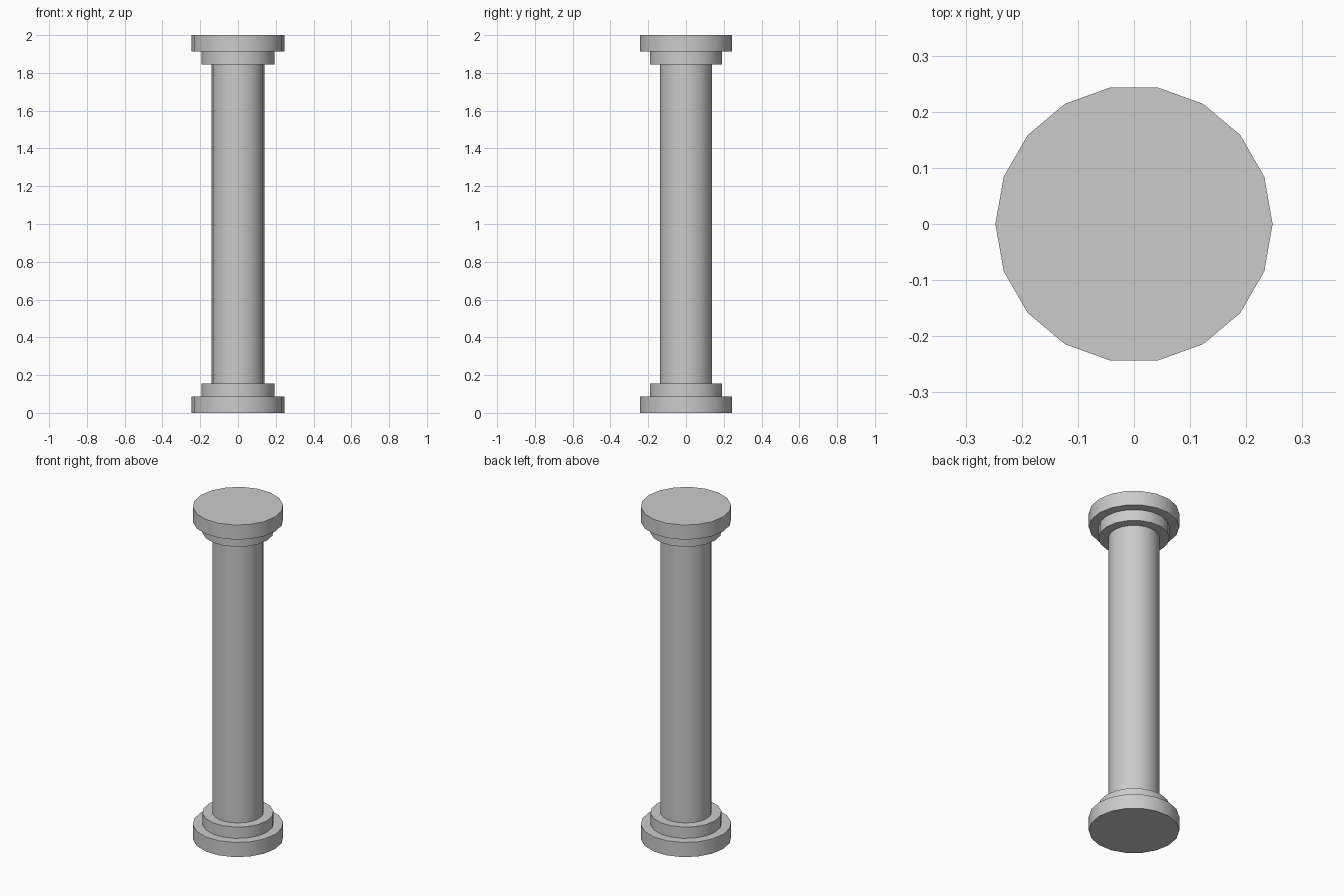
import bpy
import math

if "Cube" in bpy.data.objects:
    bpy.data.objects.remove(bpy.data.objects["Cube"])

SIDES = 18
HEIGHT = 2.0


def drum(name, radius, z0, z1):
    """Upright 18-sided drum with a corner on the x axis, smooth around its side."""
    bpy.ops.mesh.primitive_cylinder_add(
        vertices=SIDES, radius=radius, depth=z1 - z0,
        location=(0, 0, (z0 + z1) / 2), rotation=(0, 0, math.pi / 2))
    obj = bpy.context.object
    obj.name = name
    bpy.ops.object.transform_apply(location=True, rotation=True, scale=True)
    bpy.ops.object.shade_smooth_by_angle(angle=math.radians(35))
    return obj


# Stepped discs, mirrored between foot and head of the column
steps = [("outer_disc", 0.247, 0.0, 0.088), ("inner_disc", 0.194, 0.088, 0.156)]
for part, radius, z0, z1 in steps:
    drum("base_" + part, radius, z0, z1)
    drum("capital_" + part, radius, HEIGHT - z1, HEIGHT - z0)

# Shaft between the inner discs
drum("shaft", 0.14, 0.156, HEIGHT - 0.156)
